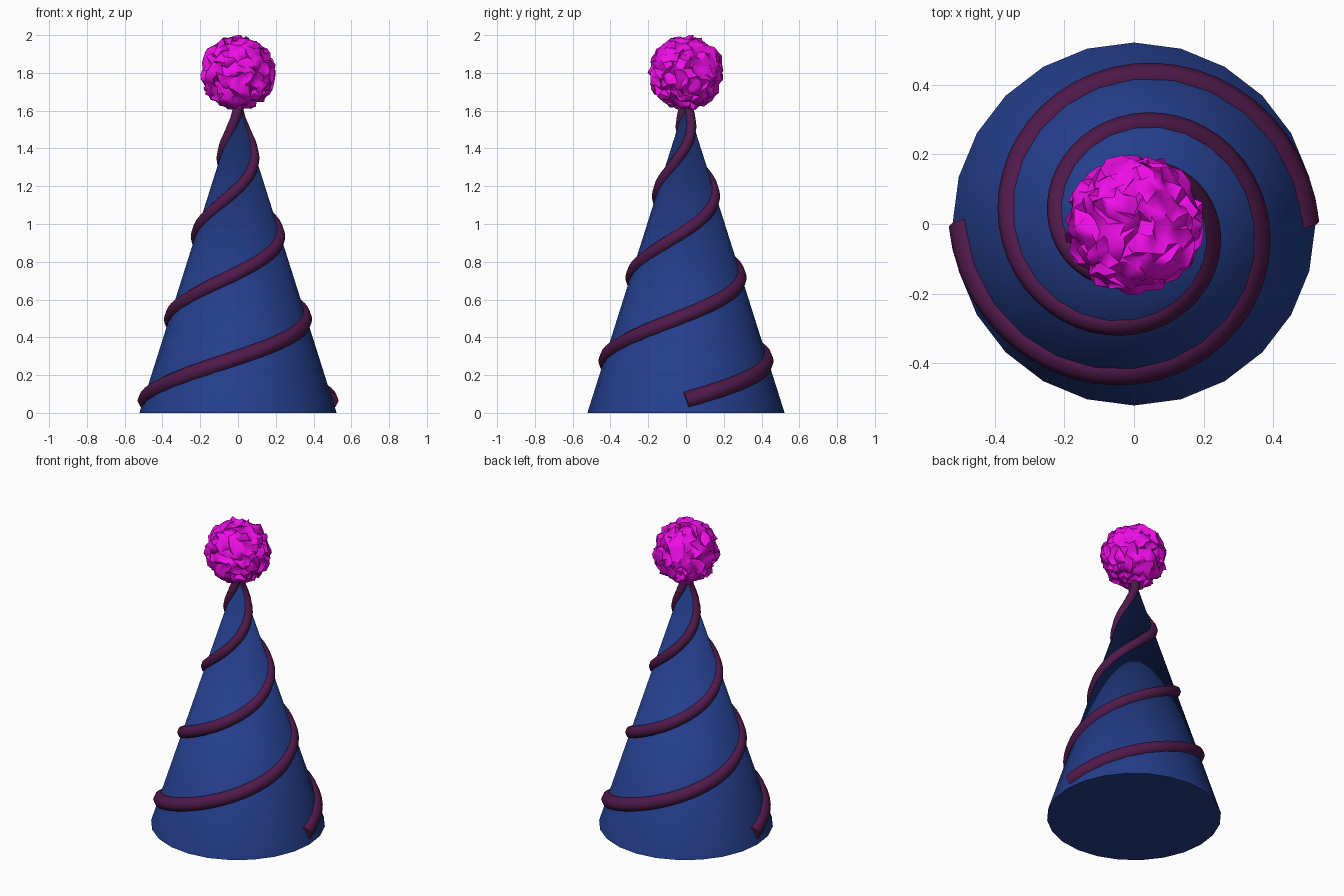
import bpy, bmesh, math, random
from mathutils import Vector

if "Cube" in bpy.data.objects:
    bpy.data.objects.remove(bpy.data.objects["Cube"])

random.seed(4)
R, H = 0.522, 1.65          # cone base radius and apex height


def paint(obj, name, rgb):
    mat = bpy.data.materials.new(name)
    mat.diffuse_color = (*rgb, 1)
    mat.use_nodes = True
    mat.node_tree.nodes["Principled BSDF"].inputs["Base Color"].default_value = mat.diffuse_color
    obj.data.materials.clear()
    obj.data.materials.append(mat)


def smooth(obj, degrees):
    bpy.ops.object.select_all(action='DESELECT')
    obj.select_set(True)
    bpy.context.view_layer.objects.active = obj
    bpy.ops.object.shade_smooth_by_angle(angle=math.radians(degrees))


# Cone body
bpy.ops.mesh.primitive_cone_add(vertices=24, radius1=R, radius2=0, depth=H, location=(0, 0, H / 2))
cone = bpy.context.object
cone.name = "hat_cone"
paint(cone, "blue", (0.018, 0.048, 0.26))
smooth(cone, 40)


# Two tapering cords winding up the cone, half a turn apart
def cord(name, start):
    curve = bpy.data.curves.new(name, 'CURVE')
    curve.dimensions = '3D'
    curve.twist_mode = 'Z_UP'
    curve.bevel_depth = 0.047
    curve.bevel_resolution = 2
    curve.use_fill_caps = True
    spline = curve.splines.new('POLY')
    steps = 84
    spline.points.add(steps)
    for i, p in enumerate(spline.points):
        t = i / steps
        a = t * 3.5 * math.pi
        z = 0.065 + 0.143 * a
        r = max(R * (1 - z / H) - 0.015 * (1 - t), 0.004)
        p.co = (r * math.cos(start + a), r * math.sin(start + a), z, 1)
        p.radius = 1 - 0.45 * t
    obj = bpy.data.objects.new(name, curve)
    bpy.context.collection.objects.link(obj)
    bpy.ops.object.select_all(action='DESELECT')
    obj.select_set(True)
    bpy.context.view_layer.objects.active = obj
    bpy.ops.object.convert(target='MESH')
    obj = bpy.context.object
    paint(obj, "plum", (0.08, 0.01, 0.07))
    smooth(obj, 50)


cord("spiral_cord_a", 0)
cord("spiral_cord_b", math.pi)

# Ragged pompom
bpy.ops.mesh.primitive_ico_sphere_add(subdivisions=4, radius=0.188, location=(0, 0, 1.8))
pompom = bpy.context.object
pompom.name = "pompom"
for v in pompom.data.vertices:
    v.co += Vector([random.uniform(-0.019, 0.019) for _ in range(3)])
    v.co.z = max(-0.2, min(0.2, v.co.z))
paint(pompom, "magenta", (0.87, 0.004, 0.8))
smooth(pompom, 60)
